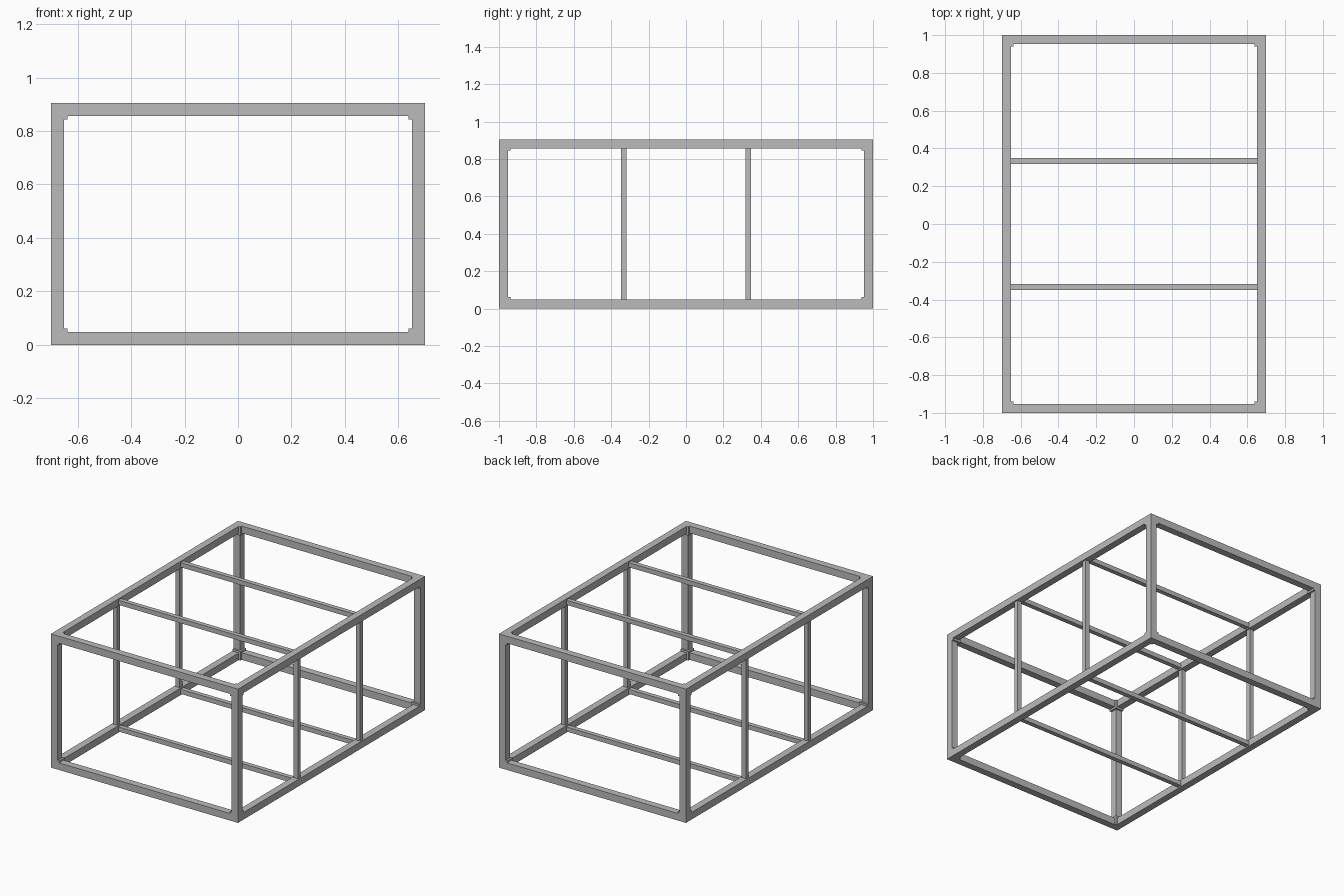
import bpy
from itertools import product

cube = bpy.data.objects.get("Cube")
if cube:
    bpy.data.objects.remove(cube, do_unlink=True)

HALF = (0.70, 1.0, 0.4525)      # half extents of the whole frame
BAR, BLOCK, RIB = 0.048, 0.061, 0.031
RIB_Y = 0.333

grey = bpy.data.materials.new("steel_grey")
grey.use_nodes = True
colour = (0.5, 0.5, 0.5, 1)
grey.diffuse_color = colour
grey.node_tree.nodes["Principled BSDF"].inputs["Base Color"].default_value = colour


def box(name, centre, size):
    """Axis-aligned box, centre given relative to the frame centre."""
    x, y, z = centre
    bpy.ops.mesh.primitive_cube_add(size=1, location=(x, y, z + HALF[2]))
    ob = bpy.context.object
    ob.name = name
    ob.scale = size
    bpy.ops.object.transform_apply(location=False, rotation=False, scale=True)
    ob.data.materials.append(grey)


# Corner blocks
for signs in product((-1, 1), repeat=3):
    box("corner_block", [s * (h - BLOCK / 2) for s, h in zip(signs, HALF)], [BLOCK] * 3)

# Outer bars: four along each axis, running between the corner blocks
for axis, name in enumerate(("cross_bar", "side_rail", "corner_post")):
    others = [a for a in range(3) if a != axis]
    for signs in product((-1, 1), repeat=2):
        centre, size = [0, 0, 0], [BAR] * 3
        size[axis] = 2 * (HALF[axis] - BLOCK)
        for a, s in zip(others, signs):
            centre[a] = s * (HALF[a] - BAR / 2)
        box(name, centre, size)

# Thin ribs: two inner hoops, centred in the thickness of the side rails
rail_x, rail_z = HALF[0] - BAR / 2, HALF[2] - BAR / 2
for y, s in product((-RIB_Y, RIB_Y), (-1, 1)):
    box("rib_cross", (0, y, s * rail_z), (2 * (HALF[0] - BAR), RIB, RIB))
    box("rib_post", (s * rail_x, y, 0), (RIB, RIB, 2 * (HALF[2] - BAR)))
